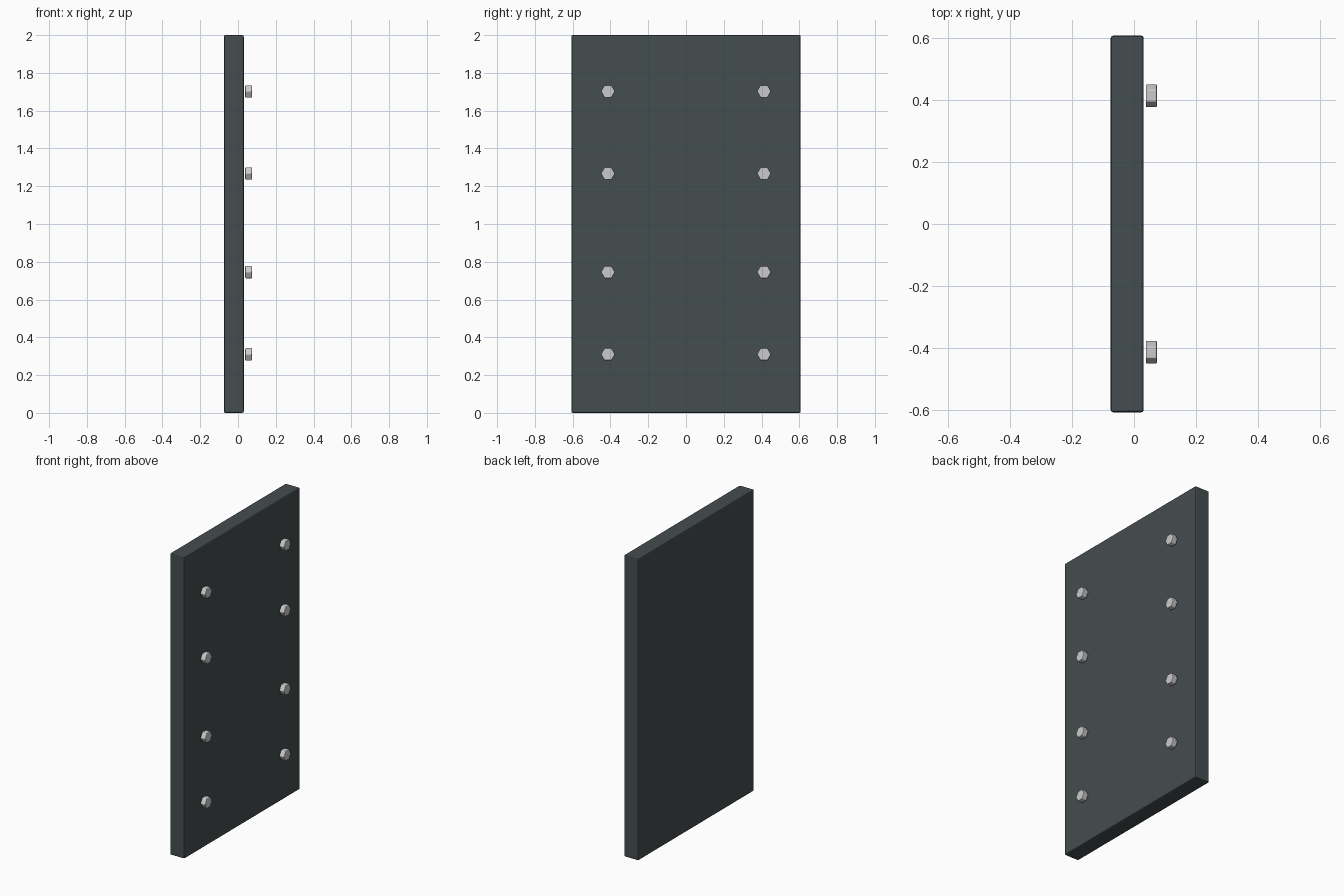
import bpy, math

if "Cube" in bpy.data.objects:
    bpy.data.objects.remove(bpy.data.objects["Cube"])

def mat(name, c):
    m = bpy.data.materials.new(name)
    m.diffuse_color = (*c, 1)
    m.use_nodes = True
    m.node_tree.nodes["Principled BSDF"].inputs["Base Color"].default_value = m.diffuse_color
    return m

dark = mat("dark_slate", (0.06, 0.075, 0.08))
steel = mat("steel", (0.55, 0.57, 0.58))

def finish(ob, name, m, width, segments):
    ob.name = name
    ob.data.materials.append(m)
    b = ob.modifiers.new("bevel", 'BEVEL')
    b.width = width
    b.segments = segments
    b.limit_method = 'ANGLE'

# Thick plate with slightly softened edges
bpy.ops.mesh.primitive_cube_add(size=1, location=(-0.022, 0, 1.0))
plate = bpy.context.object
plate.scale = (0.106, 1.214, 2.0)
bpy.ops.object.transform_apply(location=False, rotation=False, scale=True)
finish(plate, "plate", dark, 0.008, 2)

# Hexagonal bolt heads standing just proud of the right face, points along y
for side in (-1, 1):
    for i, z in enumerate((0.31, 0.745, 1.267, 1.702)):
        bpy.ops.mesh.primitive_cylinder_add(
            vertices=6, radius=0.0375, depth=0.036,
            location=(0.056, side * 0.413, z), rotation=(0, math.pi / 2, 0))
        bolt = bpy.context.object
        finish(bolt, f"bolt_head_{'left' if side < 0 else 'right'}_{i + 1}", steel, 0.004, 2)
